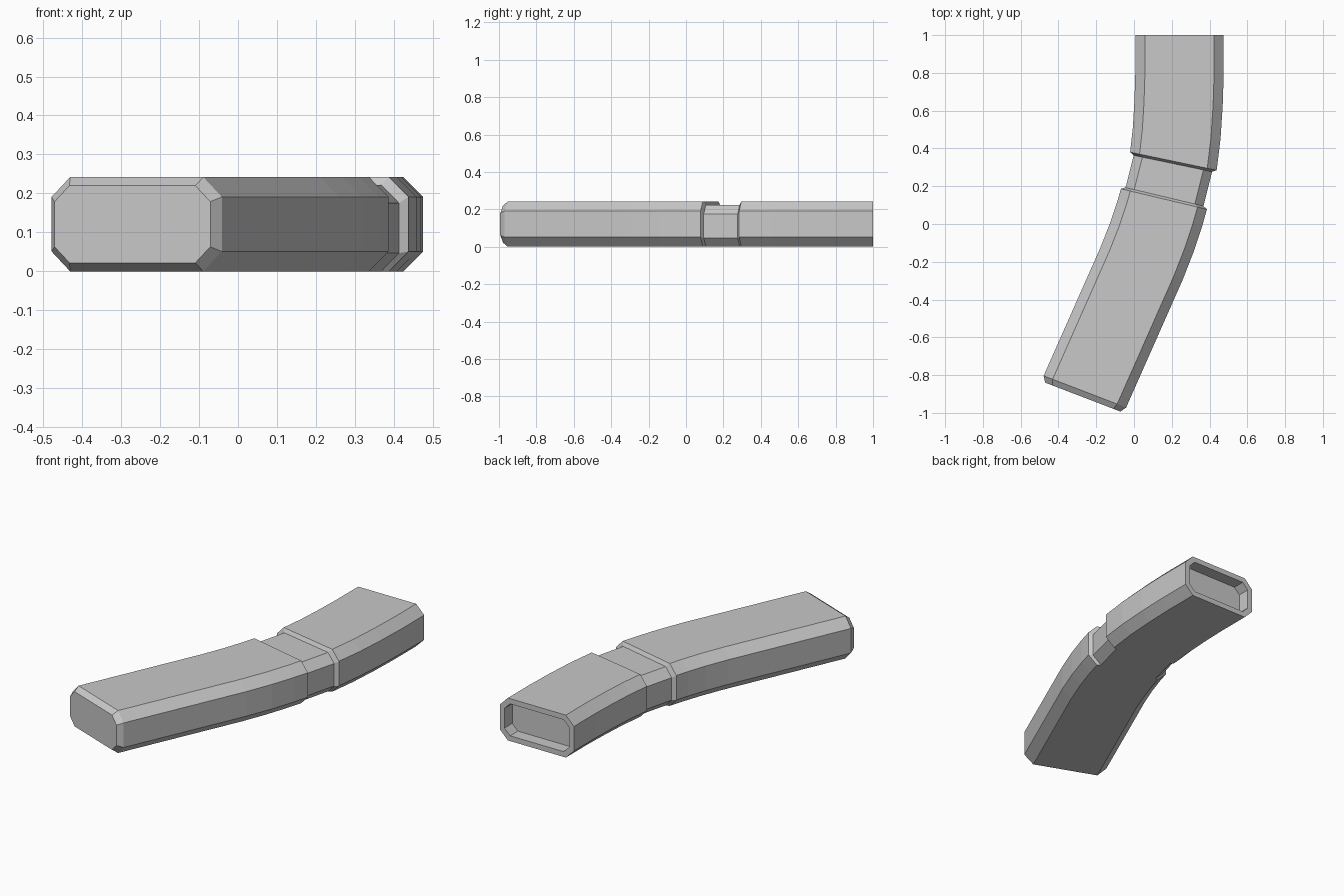
import bpy
import bmesh
from math import sin, cos, radians

if "Cube" in bpy.data.objects:
    bpy.data.objects.remove(bpy.data.objects["Cube"])

HALF_W, HEIGHT = 0.234, 0.242


def section(x, y, deg, side=0.0, top=0.0, bottom=0.0, chamfer=0.051):
    """Octagonal cross-section at a path point, optionally inset."""
    a = radians(deg)
    w, z0, z1, c = HALF_W - side, bottom, HEIGHT - top, chamfer
    profile = [(-w + c, z0), (w - c, z0), (w, z0 + c), (w, z1 - c),
               (w - c, z1), (-w + c, z1), (-w, z1 - c), (-w, z0 + c)]
    return [(x + u * cos(a), y - u * sin(a), z) for u, z in profile]


rings = [
    # recessed back opening
    section(0.241, 0.93, 0, 0.03, 0.03, 0.03, 0.035),
    section(0.241, 1.00, 0, 0.03, 0.03, 0.03, 0.035),
    # rear length
    section(0.241, 1.00, 0),
    section(0.241, 0.80, 0.8),
    section(0.236, 0.64, 3.5),
    section(0.226, 0.48, 7.5),
    section(0.2085, 0.3325, 11.8),
    # groove
    section(0.206, 0.32, 11.8, 0.022, 0.02, 0.0, 0.047),
    section(0.1615, 0.144, 13.4, 0.022, 0.02, 0.0, 0.047),
    # front length
    section(0.1585, 0.132, 13.4),
    section(0.135, 0.05, 15.5),
    section(0.095, -0.07, 18.5),
    section(0.04, -0.21, 21),
    section(-0.26, -0.8875, 21),
    # bevelled front end
    section(-0.271, -0.9165, 21, 0.02, 0.022, 0.022, 0.041),
]

# Loft the sections into one closed body
bm = bmesh.new()
loops = [[bm.verts.new(p) for p in ring] for ring in rings]
for a, b in zip(loops, loops[1:]):
    for i in range(8):
        j = (i + 1) % 8
        bm.faces.new((a[i], a[j], b[j], b[i]))
bm.faces.new(loops[0])
bm.faces.new(loops[-1])
bmesh.ops.recalc_face_normals(bm, faces=bm.faces)

mesh = bpy.data.meshes.new("curved_grip")
bm.to_mesh(mesh)
bm.free()

grey = bpy.data.materials.new("light grey")
grey.diffuse_color = (0.58, 0.58, 0.58, 1)
grey.use_nodes = True
grey.node_tree.nodes["Principled BSDF"].inputs["Base Color"].default_value = grey.diffuse_color
mesh.materials.append(grey)
body = bpy.data.objects.new("curved_grip", mesh)
bpy.context.collection.objects.link(body)
